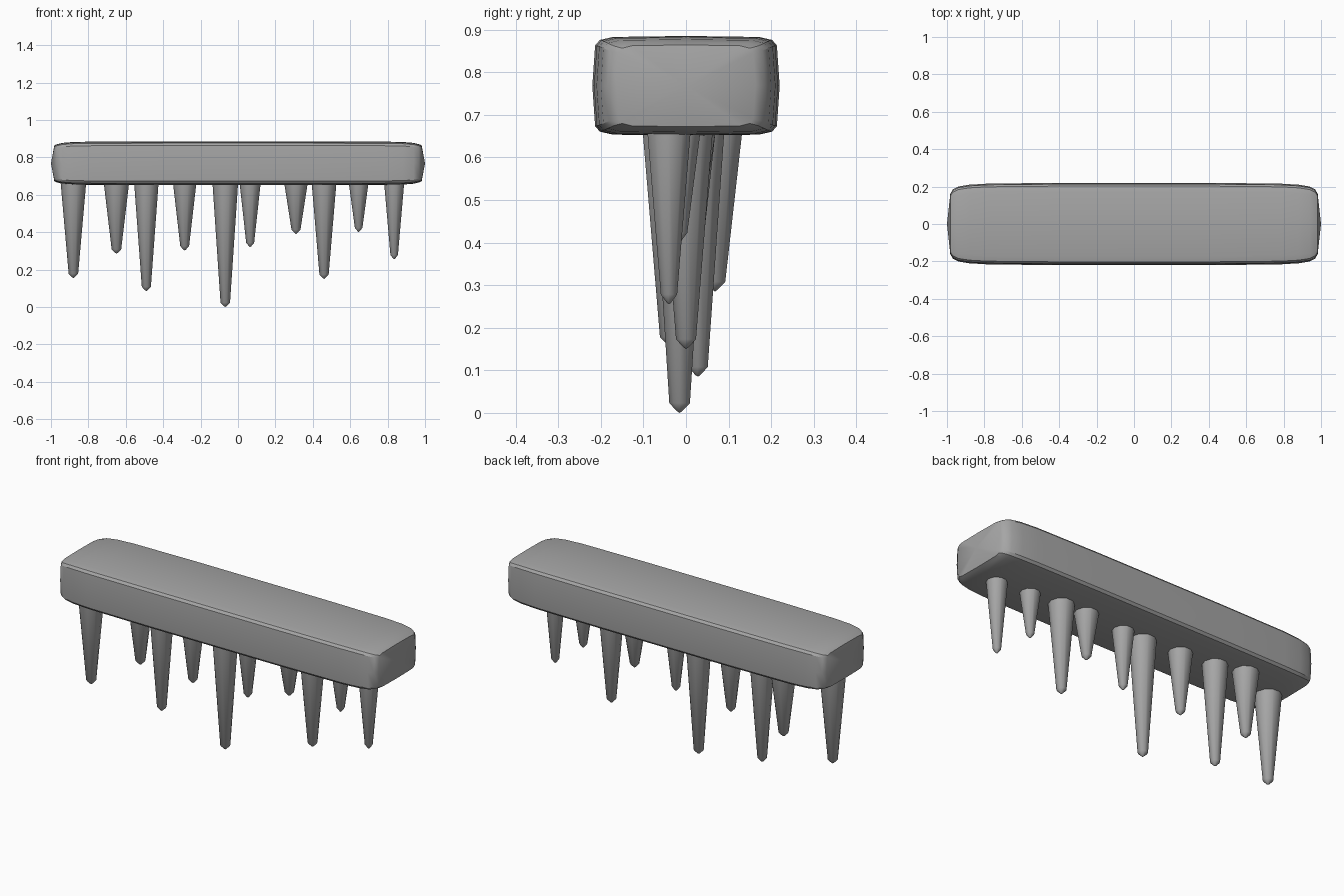
import bpy
import bmesh
import math

cube = bpy.data.objects.get("Cube")
if cube:
    bpy.data.objects.remove(cube, do_unlink=True)

grey = bpy.data.materials.new("plain_grey")
grey.use_nodes = True
grey.diffuse_color = (0.38, 0.38, 0.38, 1)
grey.node_tree.nodes["Principled BSDF"].inputs["Base Color"].default_value = grey.diffuse_color


def loft(name, rings, start=None, end=None, angle=40):
    """Skin a series of closed rings, closing each end with a fan or a flat face."""
    bm = bmesh.new()
    loops = [[bm.verts.new(p) for p in ring] for ring in rings]
    n = len(loops[0])
    for a, b in zip(loops, loops[1:]):
        for i in range(n):
            j = (i + 1) % n
            bm.faces.new((a[i], a[j], b[j], b[i]))
    for loop, tip in ((loops[0], start), (loops[-1], end)):
        if tip is None:
            bm.faces.new(loop)
        else:
            point = bm.verts.new(tip)
            for i in range(n):
                bm.faces.new((loop[i], loop[(i + 1) % n], point))
    bmesh.ops.recalc_face_normals(bm, faces=bm.faces)
    mesh = bpy.data.meshes.new(name)
    bm.to_mesh(mesh)
    bm.free()
    mesh.materials.append(grey)
    obj = bpy.data.objects.new(name, mesh)
    bpy.context.collection.objects.link(obj)
    bpy.ops.object.select_all(action="DESELECT")
    obj.select_set(True)
    bpy.context.view_layer.objects.active = obj
    bpy.ops.object.shade_smooth_by_angle(angle=math.radians(angle))
    return obj


# Rounded bar: one softened rectangular section, narrowing towards both ends
BAR_Z = 0.768
quarter = [(1, 0), (0.97, 0.81), (0.92, 0.92), (0.78, 0.98), (0, 1)]
half = quarter + [(-y, z) for y, z in quarter[-2::-1]]
section = half + [(y, -z) for y, z in half[-2:0:-1]]
stations = [(0.4, 0.22, 0.117), (0.78, 0.216, 0.116), (0.88, 0.21, 0.114),
            (0.94, 0.2, 0.109), (0.968, 0.185, 0.102), (0.982, 0.163, 0.096)]
stations = [(-x, w, h) for x, w, h in reversed(stations)] + stations
loft("bar", [[(x, y * w, BAR_Z + z * h) for y, z in section] for x, w, h in stations],
     (-1, 0, BAR_Z), (1, 0, BAR_Z), 30)

# Hanging spikes: x, y, tip height, radius where they meet the bar
spikes = [(-0.88, -0.037, 0.155, 0.067), (-0.65, 0.068, 0.285, 0.067),
          (-0.49, 0.028, 0.085, 0.064), (-0.285, 0.01, 0.302, 0.062),
          (-0.068, -0.015, 0, 0.067), (0.065, -0.005, 0.32, 0.056),
          (0.31, 0.01, 0.39, 0.063), (0.46, 0, 0.15, 0.065),
          (0.645, -0.016, 0.4, 0.053), (0.835, -0.04, 0.255, 0.053)]
SIDES = 10
for number, (x, y, tip, radius) in enumerate(spikes, 1):
    levels = [(0.68, radius * 1.04), (tip + 0.023, radius * 0.38), (tip + 0.004, radius * 0.1)]
    rings = [[(x + r * math.cos(math.tau * i / SIDES), y + r * math.sin(math.tau * i / SIDES), z)
              for i in range(SIDES)] for z, r in levels]
    loft(f"spike_{number}", rings, end=(x, y, tip))
